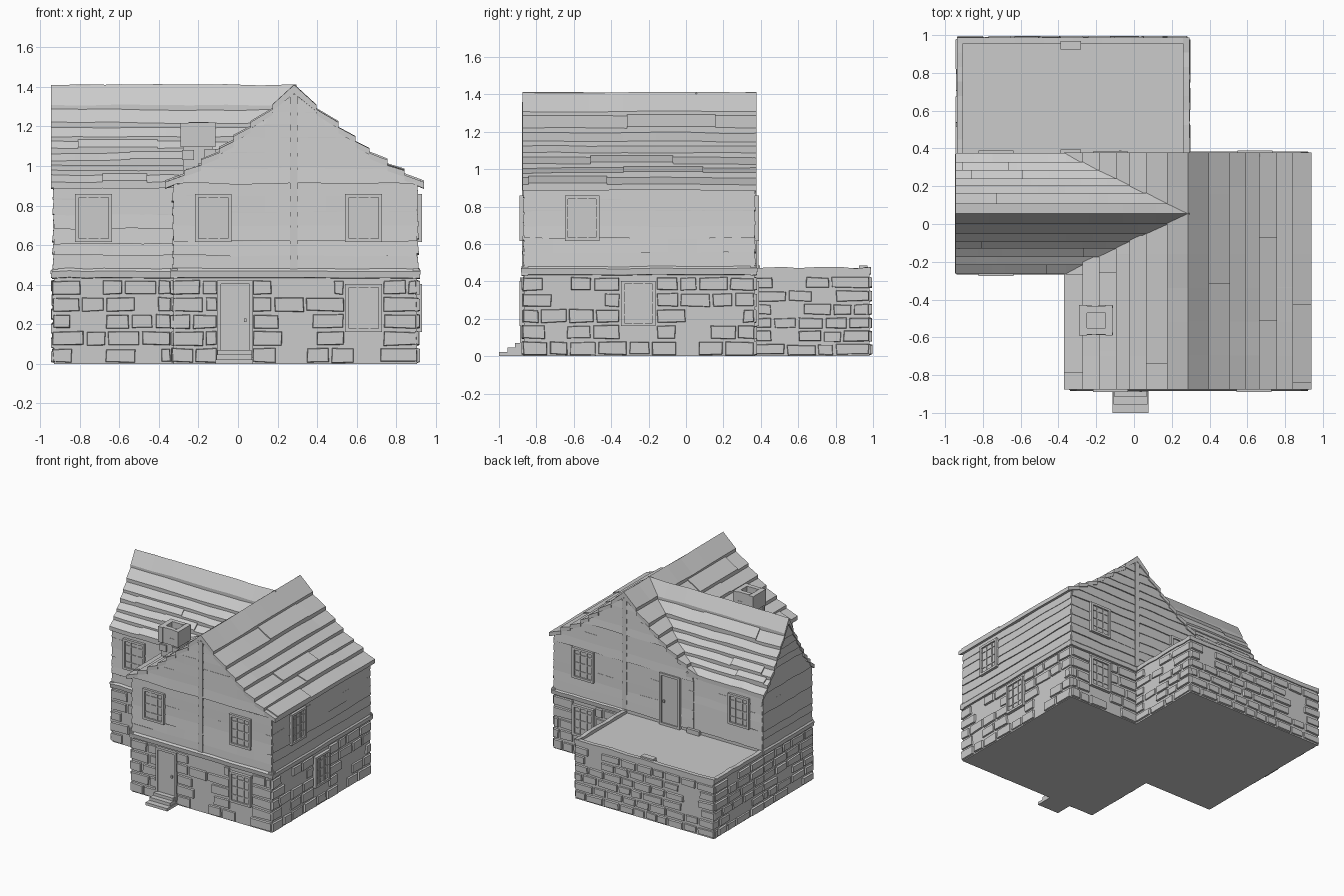
import bpy, bmesh, random
from mathutils import Vector

random.seed(4)
if "Cube" in bpy.data.objects:
    bpy.data.objects.remove(bpy.data.objects["Cube"], do_unlink=True)

mat = bpy.data.materials.new("plain grey")
mat.use_nodes = True
GREY = (0.6, 0.6, 0.6, 1)
mat.diffuse_color = GREY
mat.node_tree.nodes["Principled BSDF"].inputs["Base Color"].default_value = GREY


def rnd(a):
    return random.uniform(-a, a)


def finish(name, bm):
    bmesh.ops.recalc_face_normals(bm, faces=bm.faces)
    me = bpy.data.meshes.new(name)
    bm.to_mesh(me)
    bm.free()
    me.materials.append(mat)
    ob = bpy.data.objects.new(name, me)
    bpy.context.collection.objects.link(ob)


def sweep(bm, place, stations, section, wobble=0.0):
    """Carry a closed section of (a, b) points along the stations u."""
    rings = []
    for u in stations:
        s = rnd(wobble)
        rings.append([bm.verts.new(place(u, a, b + s)) for a, b in section])
    n = len(section)
    for r, q in zip(rings, rings[1:]):
        for i in range(n):
            bm.faces.new((r[i], r[(i + 1) % n], q[(i + 1) % n], q[i]))
    bm.faces.new(rings[0])
    bm.faces.new(rings[-1])


def steps(u0, u1, n):
    return [u0 + (u1 - u0) * i / n for i in range(n + 1)]


def slab(bm, place, u0, u1, d0, d1, z0, z1):
    sweep(bm, place, (u0, u1), ((d0, z0), (d1, z0), (d1, z1), (d0, z1)))


def plain(u, a, b):
    return Vector((u, a, b))


# Roof curve shared by both wings: fraction of half width, height
CURVE = [(0, 1.41), (.17, 1.30), (.34, 1.21), (.47, 1.14),
         (.58, 1.08), (.72, 1.02), (.85, .97), (1, .91)]


def reach(z):
    """Fraction of the half width covered by the roof at height z."""
    z += .02
    for (t0, z0), (t1, z1) in zip(CURVE, CURVE[1:]):
        if z >= z1:
            return max(0, t0 + (t1 - t0) * (z0 - z) / (z0 - z1))
    return 1


def face(axis, pos, sign, gable=None):
    """Placement on a wall: u along it, d outwards, z up."""
    def place(u, d, z):
        if gable:
            c, half = gable
            w = half * reach(z)
            u = min(max(u, c - w), c + w)
        return Vector((u, pos + sign * d, z)) if axis == "y" else Vector((pos + sign * d, u, z))
    return place


MAIN, WING = (.285, .655), (.055, .32)
front = face("y", -.865, -1, MAIN)
back = face("y", .365, 1, MAIN)
wing_front = face("y", -.25, -1)
wing_back = face("y", .365, 1)
wing_end = face("x", -.93, -1, WING)
right = face("x", .905, 1)
inner = face("x", -.325, -1)
terrace_back = face("y", .98, 1)
terrace_side = face("x", .285, 1)

# Solid stone storey
bm = bmesh.new()
slab(bm, plain, -.325, .905, -.865, .365, 0, .46)
slab(bm, plain, -.93, .2, -.25, .365, 0, .46)
finish("stone_storey", bm)
bm = bmesh.new()
slab(bm, plain, -.93, .285, .3, .98, 0, .45)
finish("terrace_block", bm)


# Timber storey with gables under the roof
def gabled_body(name, place, u0, u1, centre, half, wall):
    side = [(min(half * t, wall), z - .03) for t, z in CURVE] + [(wall, .45)]
    sec = [(centre + a, z) for a, z in side] + [(centre - a, z) for a, z in side[:0:-1]]
    bm = bmesh.new()
    sweep(bm, place, (u0, u1), sec)
    finish(name, bm)


def along_y(u, a, b):
    return Vector((a, u, b))


gabled_body("main_upper_storey", along_y, -.865, .365, .29, .655, .615)
gabled_body("wing_upper_storey", plain, -.93, .25, .0575, .32, .3075)

# Timber planks, one wobbling board per row
bm = bmesh.new()
for place, u0, u1, top in ((front, -.325, .905, 1.36), (back, -.325, .905, 1.36),
                           (wing_front, -.93, -.33, .9), (wing_back, -.93, -.33, .9),
                           (wing_end, -.25, .365, 1.36), (right, -.865, .365, .9),
                           (inner, -.865, -.25, .9)):
    z = .475
    while z < top - .03:
        h = min(.07 + rnd(.012), top - z)
        out = .008 + rnd(.003)
        sec = ((-.01, z), (out, z), (.002, z + h), (-.01, z + h))
        sweep(bm, place, steps(u0, u1, 8), sec, .004)
        z += h
finish("wall_planks", bm)

# Gable posts
bm = bmesh.new()
for place in (face("y", -.865, -1), face("y", .365, 1)):
    slab(bm, place, .262, .302, -.01, .011, .48, 1.36)
finish("gable_posts", bm)

# Ledge between the storeys
bm = bmesh.new()
LEDGE = ((-.02, .43), (.014, .435), (.018, .468), (.006, .482), (-.02, .482))
for place, u0, u1 in ((front, -.34, .92), (back, .28, .92), (wing_front, -.94, -.33),
                      (wing_end, -.26, .37), (right, -.88, .38), (inner, -.88, -.25)):
    sweep(bm, place, steps(u0, u1, 7), LEDGE, .003)
finish("storey_ledge", bm)

# Raised stones, left out around the openings
DOOR = (-.105, .075, 0, .42)
LOW_WINDOW = (.535, .735, .155, .41)


def stones(bm, place, u0, u1, rows, keep, holes=()):
    pitch = .43 / rows
    for r in range(rows):
        z0, z1 = r * pitch + .006, (r + 1) * pitch - .008
        spans = [(u0, u1)]
        for a, b, low, high in holes:
            if z0 < high and z1 > low:
                spans = [s for p, q in spans for s in ((p, min(q, a)), (max(p, b), q)) if s[1] > s[0]]
        for p, q in spans:
            u = p - (.008 if p == u0 else 0)
            while u < q - .04:
                w = min(random.uniform(.08, .17), q - u + (.008 if q == u1 else 0))
                if q - u - w < .05:
                    w = q - u
                if random.random() < keep or u < p + .01 or u + w > q - .01:
                    out = .012 + rnd(.004)
                    outer = []
                    base = []
                    for x, y, i, j in ((u, z0, 1, 1), (u + w, z0, -1, 1), (u + w, z1, -1, -1), (u, z1, 1, -1)):
                        x, y = x + rnd(.003), max(0, y + rnd(.004))
                        base.append(bm.verts.new(place(x, -.01, y)))
                        outer.append(bm.verts.new(place(x + i * .005, out, y + j * .005)))
                    bm.faces.new(outer)
                    for k in range(4):
                        m = (k + 1) % 4
                        bm.faces.new((base[k], base[m], outer[m], outer[k]))
                u += w + .012


bm = bmesh.new()
stones(bm, front, -.325, .905, 5, .6, (DOOR, LOW_WINDOW))
stones(bm, back, .3, .905, 5, .6, (LOW_WINDOW,))
stones(bm, wing_front, -.93, -.34, 5, .6)
stones(bm, wing_end, -.25, .365, 6, .85)
stones(bm, right, -.865, .365, 5, .6, ((-.355, -.155, .155, .41),))
stones(bm, inner, -.865, -.27, 5, .6)
finish("house_stones", bm)
bm = bmesh.new()
stones(bm, terrace_back, -.93, .285, 6, .85)
stones(bm, terrace_side, .38, .98, 6, .85)
stones(bm, face("x", -.93, -1), .375, .98, 6, .85)
finish("terrace_stones", bm)

# Terrace rim and two loose cap stones
bm = bmesh.new()
RIM = ((-.025, .44), (.008, .44), (.008, .472), (-.025, .472))
for place, u0, u1 in ((terrace_back, -.938, .293), (terrace_side, .37, .985), (face("x", -.93, -1), .37, .985)):
    sweep(bm, place, steps(u0, u1, 8), RIM, .005)
slab(bm, plain, -.39, -.28, .925, .97, .44, .485)
slab(bm, plain, -.39, -.28, .37, .395, .44, .485)
finish("terrace_rim", bm)


# Windows: frame, pane and glazing bars
def frame(bm, place, u0, u1, z0, z1, w, out):
    for a, b, c, d in ((u0, u0 + w, z0, z1), (u1 - w, u1, z0, z1),
                       (u0 + w, u1 - w, z0, z0 + w), (u0 + w, u1 - w, z1 - w, z1)):
        slab(bm, place, a, b, -.01, out, c, d)


bm = bmesh.new()
for place, c, z in ((front, -.125, .615), (front, .635, .615), (front, .635, .16),
                    (wing_front, -.73, .615), (wing_back, -.73, .615), (back, .64, .615),
                    (back, .64, .16), (right, -.555, .615), (right, -.255, .16)):
    u0, u1, z1 = c - .093, c + .093, z + .243
    frame(bm, place, u0, u1, z, z1, .018, .024)
    slab(bm, place, u0, u1, -.01, .011, z, z1)
    for k in (-1, 1):
        slab(bm, place, c + k * .03 - .005, c + k * .03 + .005, 0, .017, z, z1)
    for k in (.06, .125, .19):
        slab(bm, place, u0, u1, 0, .016, z + k - .004, z + k + .004)
finish("windows", bm)

# Doors
bm = bmesh.new()
for place, c, z, z1 in ((front, -.015, .03, .42), (back, -.125, .45, .86)):
    frame(bm, place, c - .09, c + .09, z, z1, .018, .022)
    slab(bm, place, c - .075, c + .075, -.01, .013, z, z1 - .01)
    slab(bm, place, c + .045, c + .058, 0, .024, z + .18, z + .2)
finish("doors", bm)

# Front steps
bm = bmesh.new()
for y, z, w in ((-1.0, .022, .095), (-.955, .047, .09), (-.915, .07, .085)):
    slab(bm, plain, -.018 - w, -.018 + w, y, -.86, 0, z)
finish("front_steps", bm)


# Overlapping roof courses with a few loose boards
def roof(name, place, centre, half, u0, end):
    bm = bmesh.new()
    for s in (-1, 1):
        for i, ((t0, z0), (t1, z1)) in enumerate(zip(CURVE, CURVE[1:])):
            drop = .016 if i else 0

            def section(lift):
                a, b = centre + s * half * t0, centre + s * half * t1
                return ((a, z0 - drop + lift), (b, z1 + .008 + lift), (b, z1 - .024), (a, z0 - .045))
            u1 = end(t0)
            sweep(bm, place, steps(u0, u1, 7), section(0), .004)
            if i and random.random() < .6:
                a = u0 + (u1 - u0) * random.uniform(0, .5)
                sweep(bm, place, (a, a + (u1 - u0) * random.uniform(.25, .45)), section(.009))
    finish(name, bm)


roof("main_roof", along_y, MAIN[0], MAIN[1], -.875, lambda t: .378)
roof("wing_roof", plain, WING[0], WING[1], -.945, lambda t: .285 - .655 * t + .01)

# Chimney with a hollow wider top
bm = bmesh.new()
slab(bm, plain, -.277, -.128, -.575, -.445, .93, 1.13)
frame_top = ((-.29, -.25, -.59, -.43), (-.15, -.113, -.59, -.43),
             (-.25, -.15, -.585, -.55), (-.25, -.15, -.47, -.435))
for a, b, c, d in frame_top:
    slab(bm, plain, a, b, c, d, 1.095, 1.222 + rnd(.006))
for y, sign in ((-.575, -1), (-.445, 1)):
    side = face("y", y, sign)
    for a, z in ((-.283, 1.03), (-.2, .965), (-.19, 1.1), (-.17, 1.035)):
        slab(bm, side, a, a + .06, 0, .013, z, z + .05)
finish("chimney", bm)
